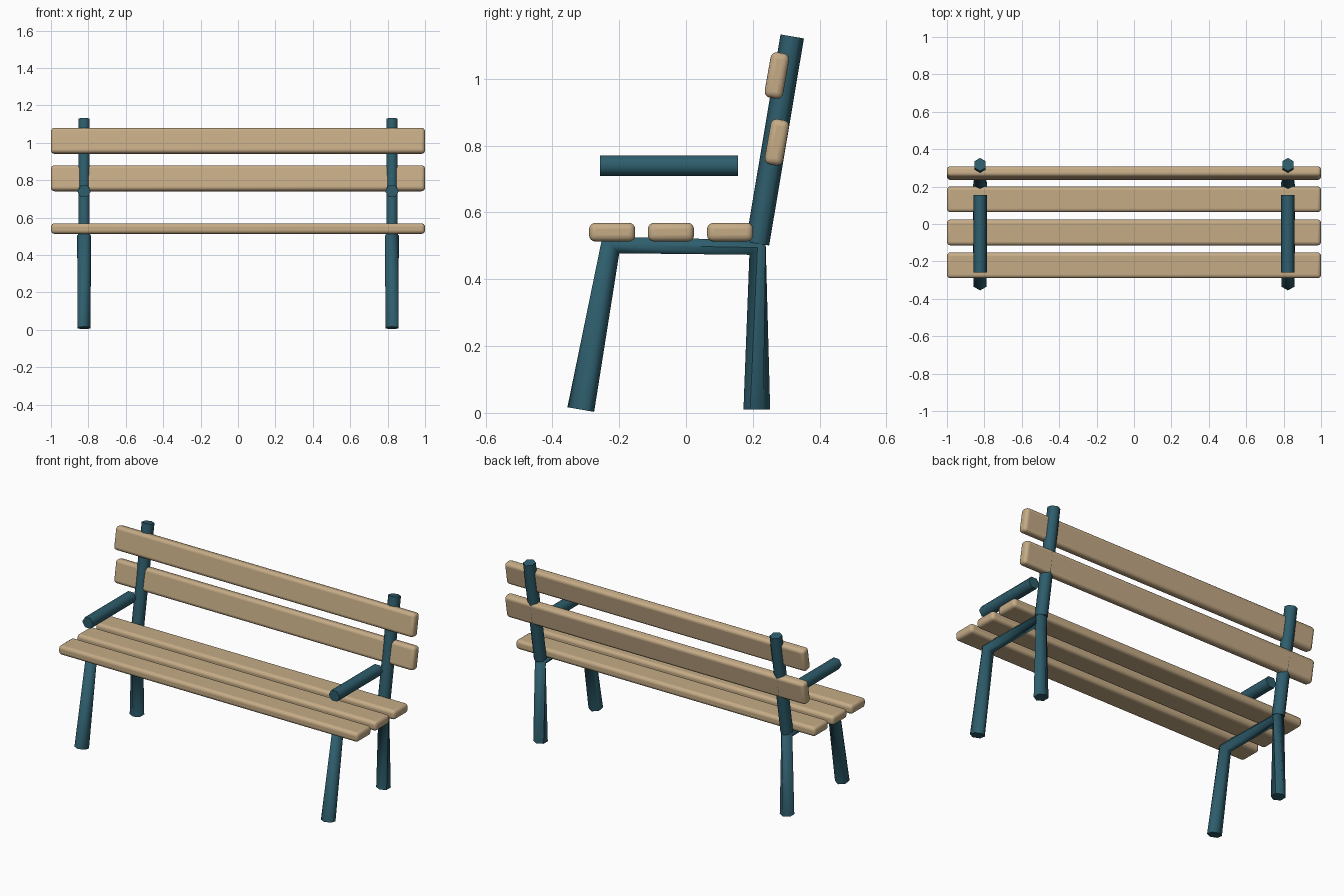
import bpy
import bmesh
from math import radians, sin, cos, pi
from mathutils import Vector

old = bpy.data.objects.get("Cube")
if old:
    bpy.data.objects.remove(old, do_unlink=True)


def make_material(name, color):
    mat = bpy.data.materials.new(name)
    mat.use_nodes = True
    mat.diffuse_color = color
    bsdf = mat.node_tree.nodes["Principled BSDF"]
    bsdf.inputs["Base Color"].default_value = color
    bsdf.inputs["Roughness"].default_value = 0.7
    return mat


WOOD = make_material("tan_wood", (0.56, 0.41, 0.24, 1))
METAL = make_material("dark_teal_metal", (0.027, 0.11, 0.15, 1))
SIDE_X = 0.823


def smooth(obj, angle):
    bpy.ops.object.select_all(action="DESELECT")
    obj.select_set(True)
    bpy.context.view_layer.objects.active = obj
    bpy.ops.object.shade_smooth_by_angle(angle=radians(angle))


def slat(name, y, z, tilt=0):
    """Rounded plank running the full width of the bench."""
    bpy.ops.mesh.primitive_cube_add(size=1, location=(0, y, z))
    obj = bpy.context.object
    obj.name = name
    obj.scale = (2, 0.138, 0.056)
    bpy.ops.object.transform_apply(location=False, rotation=False, scale=True)
    obj.rotation_euler.x = radians(tilt)
    bevel = obj.modifiers.new("rounded_edges", "BEVEL")
    bevel.width = 0.019
    bevel.segments = 4
    obj.data.materials.append(WOOD)
    smooth(obj, 40)


def hex_tube(name, side, rings):
    """Six-sided tube; each ring is (centre y, z), half-depth vector y, z,
    half-width in x and the turn of its corners in degrees."""
    bm = bmesh.new()
    loops = []
    for (cy, cz), (dy, dz), width, turn in rings:
        loop = []
        for i in range(6):
            a = i * pi / 3 + radians(turn)
            p = Vector((side * (SIDE_X + width * cos(a)), cy + dy * sin(a), cz + dz * sin(a)))
            loop.append(bm.verts.new(p))
        loops.append(loop)
    for low, high in zip(loops, loops[1:]):
        for i in range(6):
            j = (i + 1) % 6
            bm.faces.new((low[i], low[j], high[j], high[i]))
    bm.faces.new(loops[0])
    bm.faces.new(loops[-1])
    bmesh.ops.recalc_face_normals(bm, faces=bm.faces)
    mesh = bpy.data.meshes.new(name)
    bm.to_mesh(mesh)
    bm.free()
    obj = bpy.data.objects.new(name, mesh)
    bpy.context.collection.objects.link(obj)
    mesh.materials.append(METAL)
    smooth(obj, 62)


# Seat and backrest planks
for label, y in (("front", -0.221), ("middle", -0.045), ("rear", 0.132)):
    slat("seat_slat_" + label, y, 0.541)
for label, z in (("lower", 0.81), ("upper", 1.01)):
    slat("back_slat_" + label, 0.272, z, 80)

# Metal supports at each end
for label, side in (("left", 1), ("right", -1)):
    # Legs and seat rail bent from one tube
    hex_tube("leg_frame_" + label, side, [
        ((-0.315, 0.01), (0.04, -0.007), 0.04, 30),
        ((-0.225, 0.503), (0.029, -0.029), 0.037, 0),
        ((0.214, 0.495), (-0.028, -0.025), 0.037, 0),
        ((0.212, 0.01), (-0.04, 0.0), 0.04, 30),
    ])
    # Leaning back post
    hex_tube("back_post_" + label, side, [
        ((0.214, 0.507), (0.035, -0.006), 0.035, 30),
        ((0.318, 1.127), (0.035, -0.006), 0.035, 30),
    ])
    # Level armrest
    hex_tube("armrest_" + label, side, [
        ((-0.258, 0.74), (0, 0.035), 0.036, 0),
        ((0.155, 0.74), (0, 0.035), 0.036, 0),
    ])
